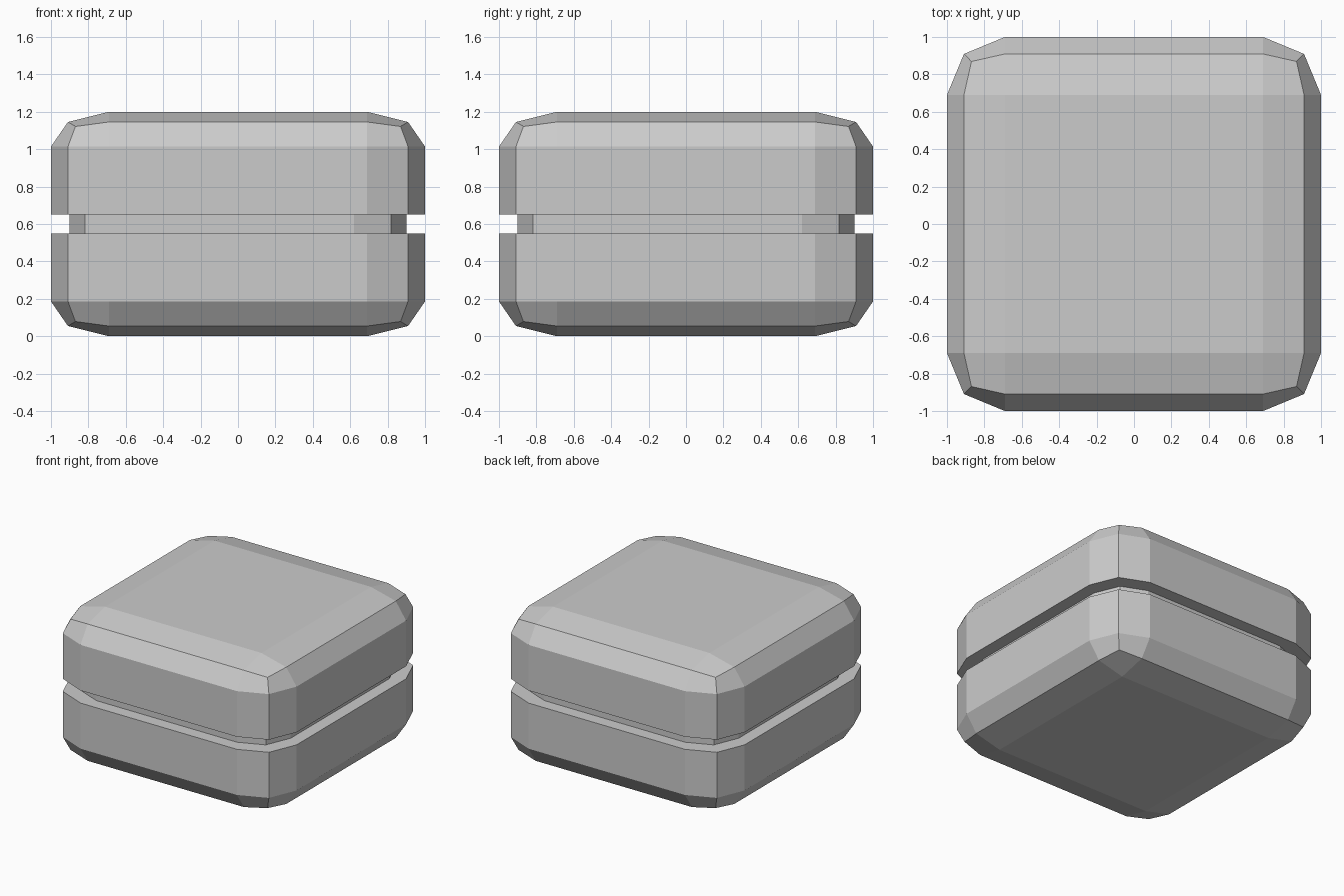
import bpy
import bmesh
from mathutils import Matrix, Vector

if "Cube" in bpy.data.objects:
    bpy.data.objects.remove(bpy.data.objects["Cube"])

HEIGHT = 1.2
BEVEL = 0.31
GROOVE = (0.55, 0.65)
GROOVE_SCALE = 0.9

# Rounded block: two-segment bevelled cube, squashed and stood on z = 0
bm = bmesh.new()
bmesh.ops.create_cube(bm, size=2)
bmesh.ops.bevel(bm, geom=bm.edges[:], offset=BEVEL, offset_type='OFFSET',
                segments=2, profile=0.5, affect='EDGES')
bmesh.ops.transform(bm, verts=bm.verts, matrix=Matrix.Translation((0, 0, HEIGHT / 2))
                    @ Matrix.Diagonal((1, 1, HEIGHT / 2, 1)))

# Groove: cut a band round the middle and push it inwards
for z in GROOVE:
    bmesh.ops.bisect_plane(bm, geom=bm.verts[:] + bm.edges[:] + bm.faces[:],
                           plane_co=(0, 0, z), plane_no=(0, 0, 1))
band = [f for f in bm.faces
        if GROOVE[0] < f.calc_center_median().z < GROOVE[1]]
result = bmesh.ops.extrude_face_region(bm, geom=band)
inner = [v for v in result["geom"] if isinstance(v, bmesh.types.BMVert)]
bmesh.ops.scale(bm, verts=inner, vec=Vector((GROOVE_SCALE, GROOVE_SCALE, 1)))
old = [f for f in band if f.is_valid]
if old:
    bmesh.ops.delete(bm, geom=old, context='FACES')
bmesh.ops.recalc_face_normals(bm, faces=bm.faces)

mesh = bpy.data.meshes.new("grooved_block")
bm.to_mesh(mesh)
bm.free()
block = bpy.data.objects.new("grooved_block", mesh)
bpy.context.collection.objects.link(block)
